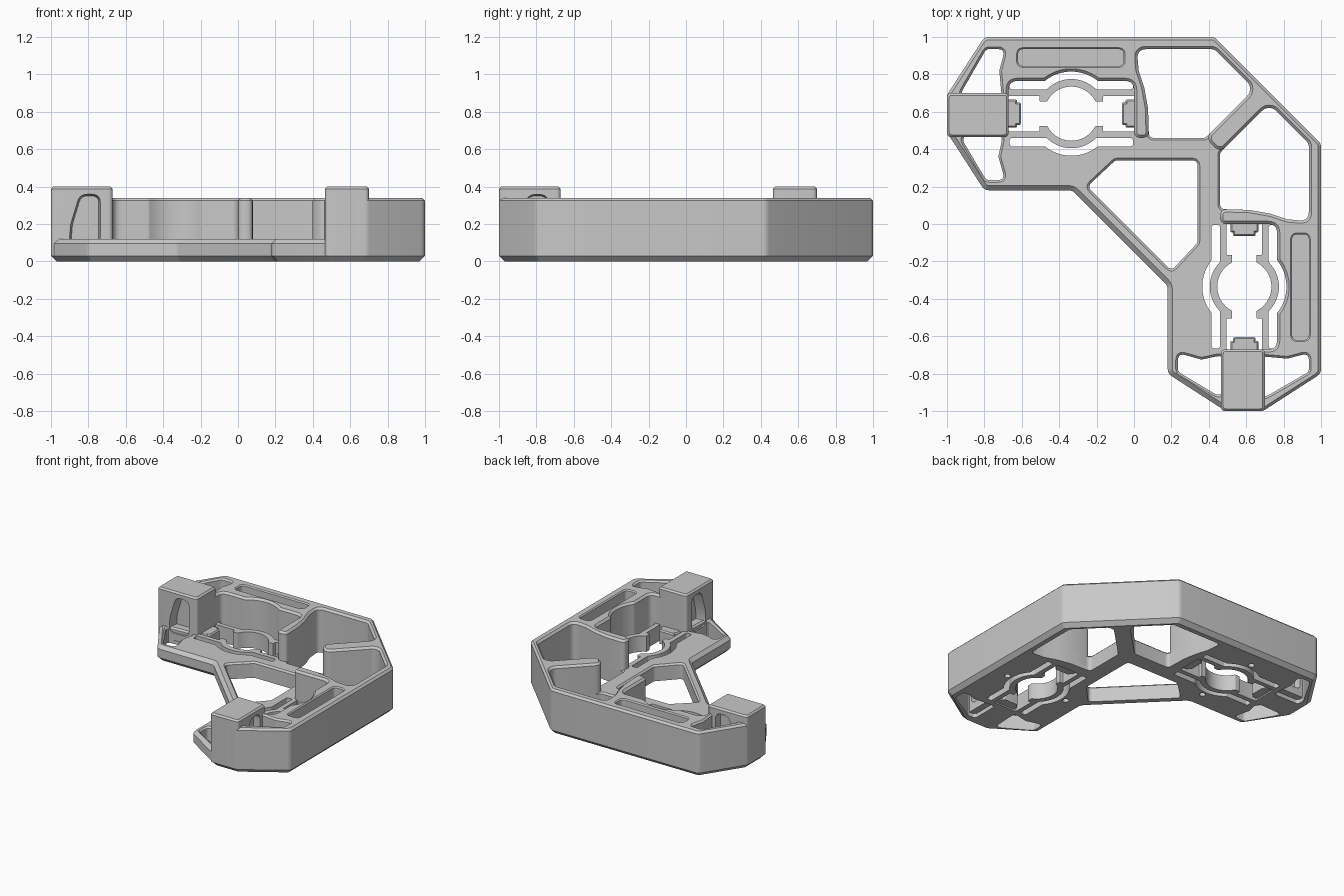
import bpy, bmesh, math
from mathutils import Vector

cube = bpy.data.objects.get("Cube")
if cube:
    bpy.data.objects.remove(cube, do_unlink=True)

mat = bpy.data.materials.new("matte grey")
mat.use_nodes = True
grey = (0.58, 0.58, 0.58, 1)
mat.diffuse_color = grey
mat.node_tree.nodes["Principled BSDF"].inputs["Base Color"].default_value = grey

FLOOR, WALL, BLOCK = 0.12, 0.34, 0.40
CX, CY = -0.335, 0.59          # centre of one cradle


def swap(poly):
    """Mirror a plan shape across the x = y diagonal."""
    return [(y, x) for x, y in reversed(poly)]


def both(poly):
    return [poly, swap(poly)]


def ccw(pts):
    area = sum(a.cross(b) for a, b in zip(pts, pts[1:] + pts[:1]))
    return pts if area > 0 else pts[::-1]


def fillet(poly, r, n=5):
    """Round the clear corners of a polygon."""
    pts = ccw([Vector(p) for p in poly])
    out = []
    for i, p in enumerate(pts):
        a, b = pts[i - 1] - p, pts[(i + 1) % len(pts)] - p
        turn = math.pi - a.angle(b)
        if turn < 0.3 or r == 0:
            out.append(p)
            continue
        t = min(r * math.tan(turn / 2), 0.45 * a.length, 0.45 * b.length)
        s, e = p + a.normalized() * t, p + b.normalized() * t
        for k in range(n + 1):
            u = k / n
            out.append(s * (1 - u) ** 2 + p * 2 * u * (1 - u) + e * u * u)
    return out


def offset(pts, d):
    out = []
    for i, p in enumerate(pts):
        a = (p - pts[i - 1]).normalized()
        b = (pts[(i + 1) % len(pts)] - p).normalized()
        na, nb = Vector((a.y, -a.x)), Vector((b.y, -b.x))
        out.append(p + (na + nb) / (1 + na.dot(nb)) * d)
    return out


def shell(bm, poly, levels, r, place=lambda x, y, h: (x, y, h)):
    """Side walls through outlines at (height, outward offset) levels."""
    base = fillet(poly, r)
    rings = [[bm.verts.new(place(q.x, q.y, h)) for q in offset(base, d)] for h, d in levels]
    faces = []
    for lo, hi in zip(rings, rings[1:]):
        for i in range(len(lo)):
            j = (i + 1) % len(lo)
            faces.append(bm.faces.new((lo[i], lo[j], hi[j], hi[i])))
    return rings[0], rings[-1], faces


def prism(bm, poly, levels, r=0.03, **kw):
    bottom, top, faces = shell(bm, poly, levels, r, **kw)
    faces += [bm.faces.new(bottom[::-1]), bm.faces.new(top)]
    bmesh.ops.recalc_face_normals(bm, faces=faces)


def make(name, bm):
    mesh = bpy.data.meshes.new(name)
    bm.to_mesh(mesh)
    bm.free()
    mesh.materials.append(mat)
    ob = bpy.data.objects.new(name, mesh)
    bpy.context.collection.objects.link(ob)
    return ob


def shade(ob):
    bpy.ops.object.select_all(action="DESELECT")
    ob.select_set(True)
    bpy.context.view_layer.objects.active = ob
    bpy.ops.object.shade_smooth_by_angle(angle=math.radians(28))


def carve(ob, cutter_bm):
    cutter = make("cutter", cutter_bm)
    cutter.hide_render = True
    mod = ob.modifiers.new("recesses", "BOOLEAN")
    mod.operation, mod.solver, mod.object = "DIFFERENCE", "EXACT", cutter
    dg = bpy.context.evaluated_depsgraph_get()
    mesh = bpy.data.meshes.new_from_object(ob.evaluated_get(dg))
    ob.modifiers.clear()
    ob.data = mesh
    bpy.data.objects.remove(cutter, do_unlink=True)


def plate(name, rim, holes, top_pits=(), bottom_pits=()):
    """Slab with through holes and blind pits; each item is (plan, levels, radius)."""
    bm = bmesh.new()
    loops = [shell(bm, *item) for item in [rim] + holes]
    under, over = [l[0] for l in loops], [l[1] for l in loops]
    for item in top_pits:
        end, mouth, _ = shell(bm, *item)
        bm.faces.new(end)
        over.append(mouth)
    for item in bottom_pits:
        mouth, end, _ = shell(bm, *item)
        bm.faces.new(end)
        under.append(mouth)
    for rings in (under, over):
        edges = [bm.edges.get((v, w)) for ring in rings for v, w in zip(ring, ring[1:] + ring[:1])]
        bmesh.ops.triangle_fill(bm, edges=edges, use_beauty=True, normal=(0, 0, 1))
    bmesh.ops.recalc_face_normals(bm, faces=bm.faces[:])
    shade(make(name, bm))


def arc(r, y0, n=14):
    """Upper arc of radius r, left to right, springing from height y0."""
    s = math.asin(y0 / r)
    angles = [math.pi - s - (math.pi - 2 * s) * k / n for k in range(n + 1)]
    return [(r * math.cos(a), r * math.sin(a)) for a in angles]


def rect(x0, x1, y0, y1):
    return [(x0, y0), (x1, y0), (x1, y1), (x0, y1)]


def local(poly, sy=1):
    return [(CX + x, CY + sy * y) for x, y in poly]


# Plan shapes
half = [(-0.33, 0.18), (-0.8, 0.18), (-1, 0.49), (-1, 0.69), (-0.8, 1), (0.43, 1)]
outline = half + swap(half)
chamber = [(0.38, 0.46), (0.62, 0.7), (0.62, 0.745), (0.43, 0.935), (0.015, 0.935),
           (0.025, 0.82), (0.055, 0.73), (0.075, 0.62), (0.08, 0.46)]
wall_half = chamber + [(0, 0.46), (0, CY + 0.175)] + local(arc(0.225, 0.175))[::-1]
wall_half += [(-0.67, CY + 0.175), (-0.67, 0.59), (-1, 0.59), (-1, 0.69), (-0.8, 1), (0.43, 1)]
middle = [(-0.25, 0.2), (-0.1, 0.34), (0.34, 0.34), (0.34, -0.1), (0.2, -0.25)]
low_corner = [(-0.93, 0.47), (-0.79, 0.235), (-0.69, 0.235), (-0.725, 0.36), (-0.7, 0.48)]
high_corner = [(-0.92, 0.65), (-0.92, 0.71), (-0.79, 0.935), (-0.69, 0.935),
               (-0.72, 0.82), (-0.705, 0.65)]
slot = [(-0.33, 0.175)] + arc(0.225, 0.175) + [(0.33, 0.175), (0.33, 0.13)]
slot += arc(0.185, 0.13)[::-1] + [(-0.33, 0.13)]
upper = [(-0.335, 0.095), (-0.17, 0.095), (-0.17, 0.065)] + arc(0.145, 0.065)
upper += [(0.17, 0.065), (0.17, 0.095), (0.335, 0.095)]
opening = upper + [(x, -y) for x, y in reversed(upper)]
dot = [(0.022 * math.cos(a * math.pi / 8), 0.26 + 0.022 * math.sin(a * math.pi / 8))
       for a in range(16)]

# Base plate: chamfered rim, through openings and blind holes underneath
flared = [(0, 0), (FLOOR - 0.012, 0), (FLOOR, 0.012)]
plain = [(0, 0), (FLOOR, 0)]
holes = [(middle, flared, 0.03)]
for shape in (chamber, low_corner, high_corner):
    holes += [(p, flared, 0.03) for p in both(shape)]
holes += [(p, plain, 0.015) for sy in (1, -1) for p in both(local(slot, sy))]
holes += [(p, plain, 0.006) for p in both(local(opening))]
dots = [(p, [(0, 0), (0.04, 0)], 0) for sy in (1, -1) for p in both(local(dot, sy))]
rim = [(0, -0.03), (0.03, 0), (FLOOR - 0.025, 0), (FLOOR, -0.025)]
plate("base_plate", (outline, rim, 0.05), holes, bottom_pits=dots)

# Tall outer wall with dividers, diagonal rib and long shallow pockets
rim = [(0.03, 0), (WALL - 0.015, 0), (WALL, -0.015)]
corner = [(0.03, 0), (WALL - 0.012, 0), (WALL, 0.012)]
pocket = [(WALL - 0.08, 0), (WALL - 0.008, 0), (WALL, 0.008)]
plate("outer_wall", (wall_half + swap(wall_half), rim, 0.05),
      [(p, corner, 0.03) for p in both(high_corner)],
      top_pits=[(p, pocket, 0.03) for p in both(rect(-0.62, -0.055, 0.845, 0.935))])

# End blocks with arched side recesses, and contact tabs
recess = [(-0.91, 0.08), (-0.9, 0.2), (-0.85, 0.365), (-0.73, 0.365), (-0.73, 0.08)]
for side, flip in (("right", False), ("left", True)):
    turn = swap if flip else list
    bm = bmesh.new()
    prism(bm, turn(rect(-1, -0.67, 0.465, 0.7)),
          [(0.03, 0), (BLOCK - 0.012, 0), (BLOCK, -0.012)], 0.025)
    cut = bmesh.new()
    place = (lambda x, z, h: (h, x, z)) if flip else (lambda x, z, h: (x, h, z))
    for y0, y1 in ((0.42, 0.54), (0.75, 0.645)):
        prism(cut, recess, [(y0, 0), (y1, -0.015)], 0.06, place=place)
    block = make(side + "_end_block", bm)
    carve(block, cut)
    shade(block)
    bm = bmesh.new()
    for s in (-1, 1):
        for x, w in ((0.305, 0.06), (0.325, 0.075)):
            lo, hi = sorted((s * (x - 0.035), s * (x + 0.025)))
            prism(bm, turn(local(rect(lo, hi, -w, w))),
                  [(0.01, 0), (FLOOR - 0.015, 0), (FLOOR - 0.005, -0.008)], 0.01)
    shade(make(side + "_contact_tabs", bm))
